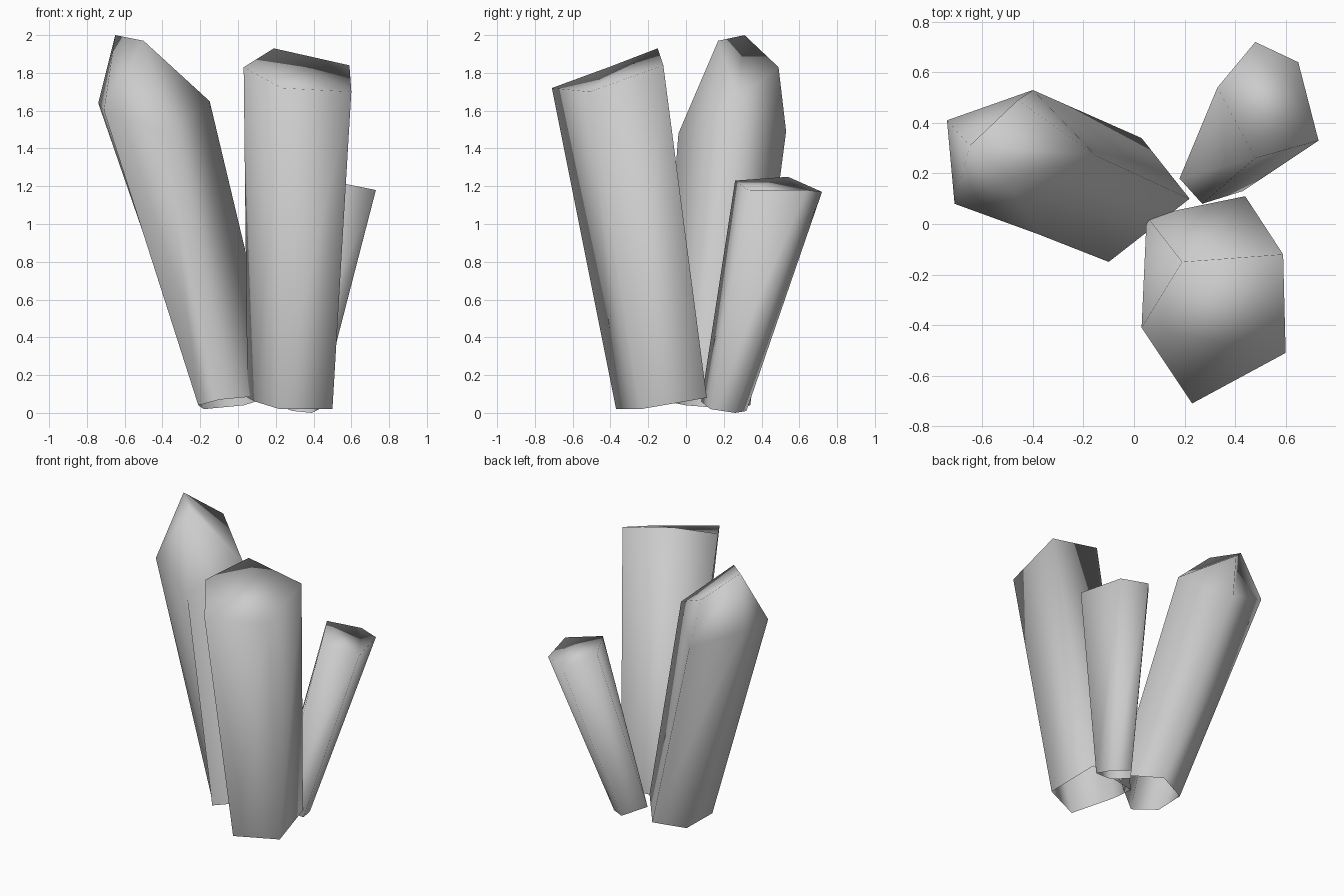
import bpy
import bmesh

cube = bpy.data.objects.get("Cube")
if cube:
    bpy.data.objects.remove(cube, do_unlink=True)

stone = bpy.data.materials.new("grey_crystal")
stone.use_nodes = True
grey = (0.6, 0.6, 0.6, 1.0)
stone.diffuse_color = grey
stone.node_tree.nodes["Principled BSDF"].inputs["Base Color"].default_value = grey


def crystal(name, base, shoulder, peaks=(), cap=None):
    """Open-bottomed shaft lofted between two rings, closed by a faceted cap."""
    bm = bmesh.new()
    low = [bm.verts.new(p) for p in base]
    top = [bm.verts.new(p) for p in (*shoulder, *peaks)]
    n = len(base)
    for i in range(n):
        j = (i + 1) % n
        bm.faces.new((low[i], low[j], top[j], top[i]))
    for face in cap or [range(n)]:
        bm.faces.new([top[i] for i in face])
    for f in bm.faces:
        f.smooth = True
    mesh = bpy.data.meshes.new(name)
    bm.to_mesh(mesh)
    bm.free()
    mesh.materials.append(stone)
    obj = bpy.data.objects.new(name, mesh)
    bpy.context.collection.objects.link(obj)
    return obj


# Tall leaning crystal with a chiselled ridge on top
crystal(
    "tall_crystal",
    base=[(-.10, -.15, .07), (.22, .10, .10), (.03, .34, .04),
          (-.18, .25, .02), (-.21, 0, .04)],
    shoulder=[(-.38, -.04, 1.48), (-.15, .27, 1.65), (-.40, .53, 1.49),
              (-.74, .41, 1.64), (-.71, .08, 1.60)],
    peaks=[(-.65, .31, 2), (-.50, .17, 1.97), (-.46, .49, 1.83)],
    cap=[(0, 1, 6), (1, 2, 7), (2, 3, 5, 7), (3, 4, 5),
         (4, 6, 5), (4, 0, 6), (1, 7, 5, 6)],
)

# Thick front crystal with a sloping flat end
crystal(
    "front_crystal",
    base=[(.22, -.37, .02), (.50, -.24, .02), (.44, .11, .08),
          (.05, .03, .08), (.09, -.10, .06)],
    shoulder=[(.23, -.71, 1.72), (.60, -.51, 1.70), (.59, -.12, 1.84),
              (.19, -.15, 1.93), (.03, -.41, 1.83)],
)

# Short back crystal
crystal(
    "short_crystal",
    base=[(.27, .08, .06), (.43, .13, .02), (.39, .26, 0),
          (.29, .32, .01), (.18, .18, .05)],
    shoulder=[(.48, .26, 1.23), (.73, .33, 1.18), (.65, .64, 1.18),
              (.48, .72, 1.17), (.33, .54, 1.25)],
)
